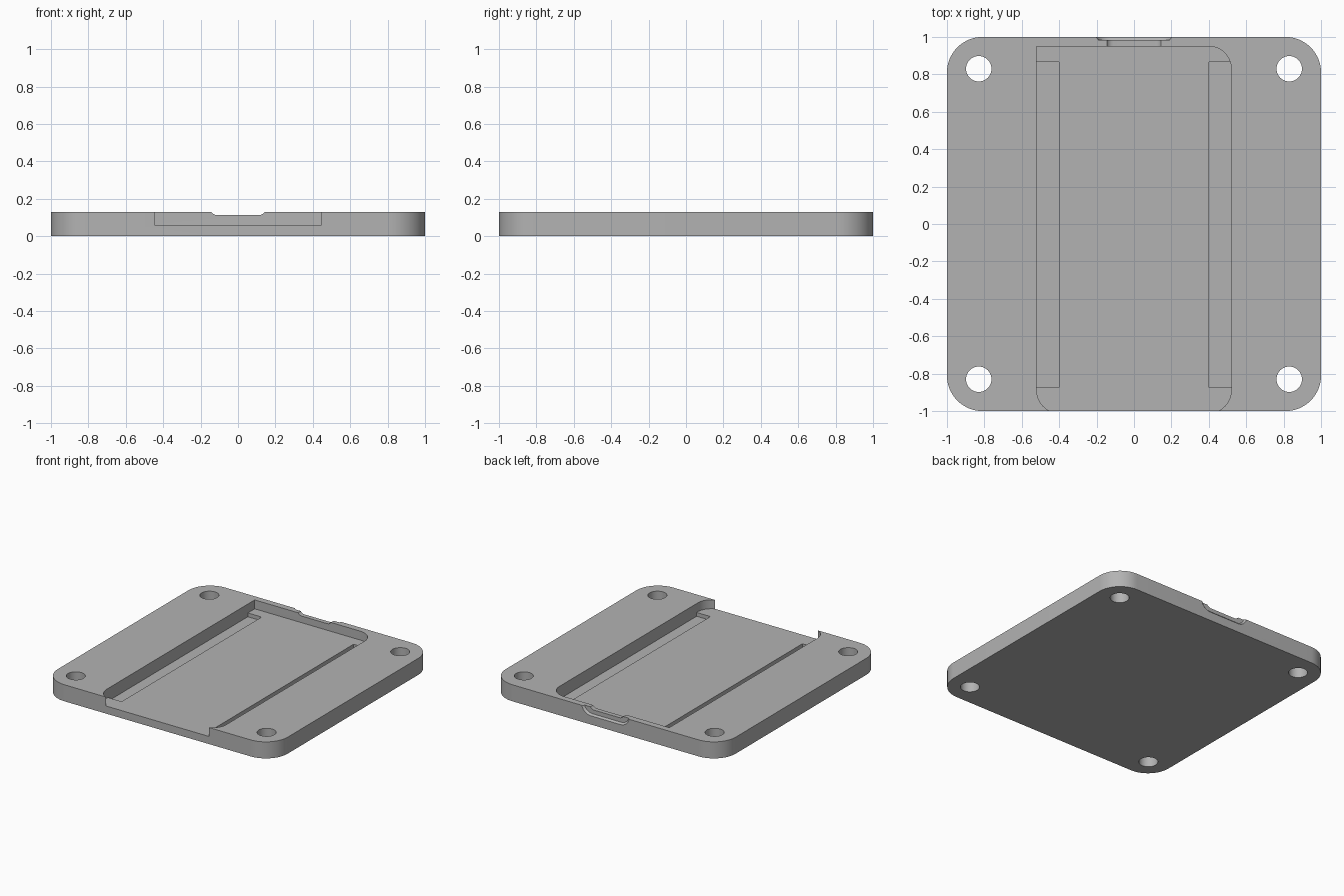
import bpy, bmesh, math

if "Cube" in bpy.data.objects:
    bpy.data.objects.remove(bpy.data.objects["Cube"])

H = 0.13          # plate thickness
FLOOR = 0.06      # pocket floor height
GROOVE = 0.03     # groove floor height

grey = bpy.data.materials.new("plain grey")
grey.diffuse_color = (0.45, 0.45, 0.45, 1)
grey.use_nodes = True
grey.node_tree.nodes["Principled BSDF"].inputs["Base Color"].default_value = grey.diffuse_color


def loft(name, rings):
    """Closed solid through rings of equal point count."""
    bm = bmesh.new()
    vs = [[bm.verts.new(p) for p in ring] for ring in rings]
    n = len(vs[0])
    bm.faces.new(vs[0])
    bm.faces.new(vs[-1])
    for a, b in zip(vs, vs[1:]):
        for i in range(n):
            j = (i + 1) % n
            bm.faces.new((a[i], a[j], b[j], b[i]))
    bmesh.ops.recalc_face_normals(bm, faces=bm.faces)
    me = bpy.data.meshes.new(name)
    bm.to_mesh(me)
    bm.free()
    me.materials.append(grey)
    ob = bpy.data.objects.new(name, me)
    bpy.context.collection.objects.link(ob)
    return ob


def rounded(x0, x1, y0, y1, radii, steps=12):
    """Rectangle outline; radii for the corners ++, -+, --, +-."""
    pts = []
    corners = [(x1, y1, -1, -1), (x0, y1, 1, -1), (x0, y0, 1, 1), (x1, y0, -1, 1)]
    for k, ((x, y, sx, sy), r) in enumerate(zip(corners, radii)):
        if r == 0:
            pts.append((x, y))
            continue
        for i in range(steps + 1):
            a = math.pi / 2 * (k + i / steps)
            pts.append((x + sx * r + r * math.cos(a), y + sy * r + r * math.sin(a)))
    return pts


def slab(name, pts, z0, z1):
    return loft(name, [[(x, y, z) for x, y in pts] for z in (z0, z1)])


def across(name, outlines):
    """Solid running along y through (y, xz outline) pairs."""
    return loft(name, [[(x, y, z) for x, z in pts] for y, pts in outlines])


# plate with rounded corners
plate = slab("base_plate", rounded(-1, 1, -1, 1, [0.19] * 4, 16), 0, H)
cutters = []

# open-fronted pocket, one back corner left square
cutters.append(slab("pocket_cutter",
                    rounded(-0.52, 0.52, -1.01, 0.95, [0.12, 0, 0.12, 0.12]), FLOOR, 0.3))

# long grooves beside the pocket walls
for side in (-1, 1):
    xs = sorted((side * 0.40, side * 0.52))
    cutters.append(slab("groove_cutter", rounded(*xs, -0.875, 0.865, [0] * 4), GROOVE, 0.1))

# corner screw holes
for x in (-0.83, 0.83):
    for y in (-0.83, 0.83):
        ring = [(x + 0.068 * math.cos(i * math.tau / 40),
                 y + 0.068 * math.sin(i * math.tau / 40)) for i in range(40)]
        cutters.append(slab("hole_cutter", ring, -0.1, 0.3))

# cable notch through the back wall, and its shallow flared recess
cutters.append(across("notch_cutter", [
    (y, rounded(-0.15, 0.15, 0.112, 0.2, [0, 0, 0.04, 0.04], 8)) for y in (0.90, 0.99)]))
cutters.append(across("recess_cutter", [
    (0.985, rounded(-0.195, 0.195, 0.08, 0.25, [0, 0, 0.07, 0.07], 8)),
    (0.991, rounded(-0.197, 0.197, 0.078, 0.25, [0, 0, 0.07, 0.07], 8)),
    (1.002, rounded(-0.21, 0.21, 0.066, 0.25, [0, 0, 0.08, 0.08], 8))]))

# cut everything out of the plate
for c in cutters:
    c.hide_render = True
    m = plate.modifiers.new(c.name, 'BOOLEAN')
    m.operation = 'DIFFERENCE'
    m.solver = 'EXACT'
    m.object = c
bpy.context.view_layer.update()
result = bpy.data.meshes.new_from_object(
    plate.evaluated_get(bpy.context.evaluated_depsgraph_get()))
plate.modifiers.clear()
plate.data = result
for c in cutters:
    bpy.data.objects.remove(c)

# smooth curved walls, sharp edges elsewhere
bpy.context.view_layer.objects.active = plate
plate.select_set(True)
bpy.ops.object.shade_smooth_by_angle(angle=math.radians(30))
